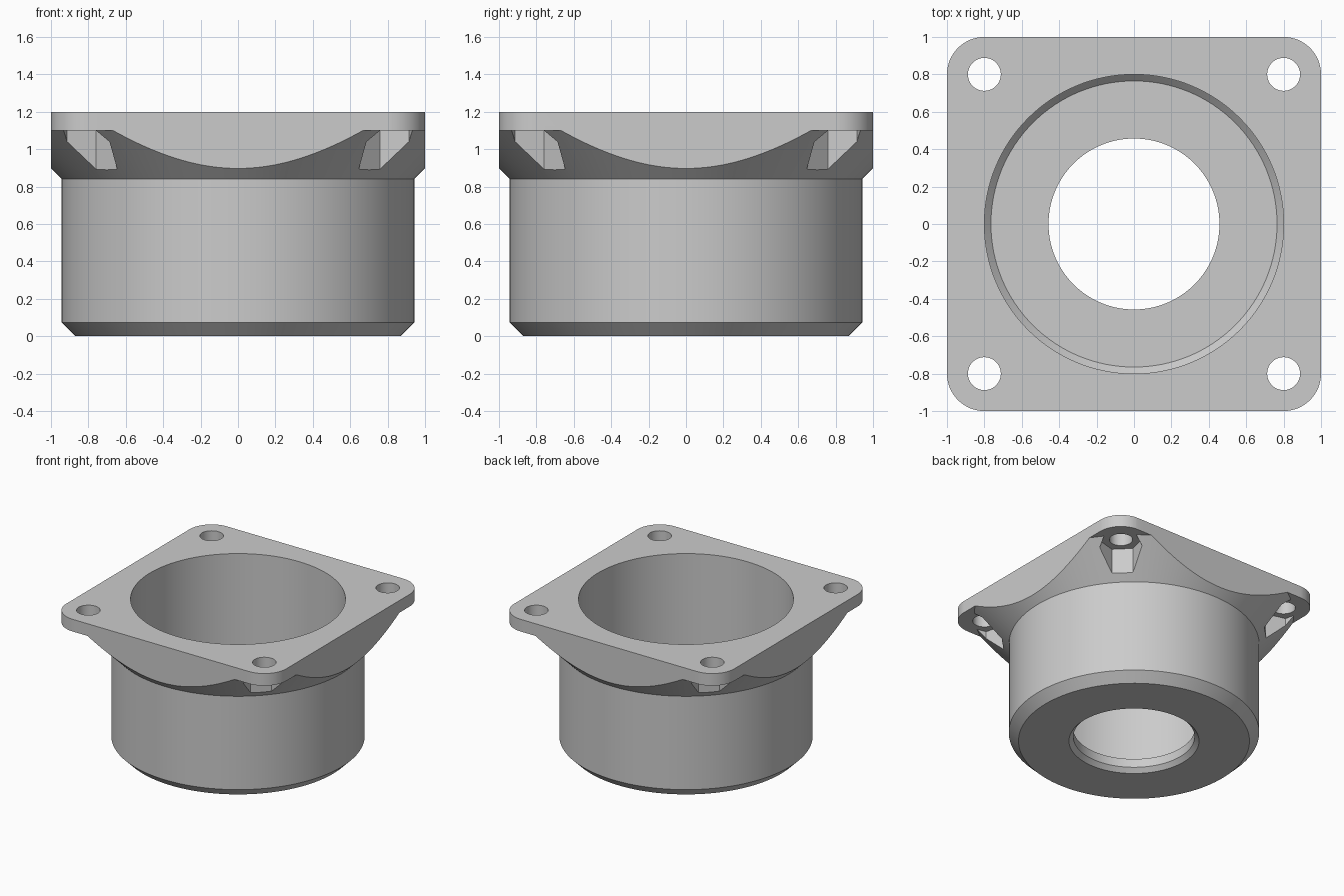
import bpy
import bmesh
from math import cos, sin, pi, radians

SEGMENTS = 128

cube = bpy.data.objects.get("Cube")
if cube:
    bpy.data.objects.remove(cube, do_unlink=True)

grey = bpy.data.materials.new("light grey")
grey.use_nodes = True
grey.diffuse_color = (0.6, 0.6, 0.6, 1)
grey.node_tree.nodes["Principled BSDF"].inputs["Base Color"].default_value = (0.6, 0.6, 0.6, 1)


def finish(name, bm):
    bmesh.ops.recalc_face_normals(bm, faces=bm.faces[:])
    mesh = bpy.data.meshes.new(name)
    bm.to_mesh(mesh)
    bm.free()
    mesh.materials.append(grey)
    obj = bpy.data.objects.new(name, mesh)
    bpy.context.collection.objects.link(obj)
    return obj


def revolve(name, profile):
    """Turn a closed (radius, height) profile around the z axis."""
    bm = bmesh.new()
    rings = []
    for i in range(SEGMENTS):
        a = 2 * pi * i / SEGMENTS
        rings.append([bm.verts.new((r * cos(a), r * sin(a), z)) for r, z in profile])
    n = len(profile)
    for i in range(SEGMENTS):
        here, there = rings[i], rings[(i + 1) % SEGMENTS]
        for j in range(n):
            k = (j + 1) % n
            bm.faces.new((here[j], there[j], there[k], here[k]))
    return finish(name, bm)


def prism(name, outline, bottom, top):
    """Extrude an (x, y) outline between two heights."""
    bm = bmesh.new()
    low = [bm.verts.new((x, y, bottom)) for x, y in outline]
    high = [bm.verts.new((x, y, top)) for x, y in outline]
    bm.faces.new(low)
    bm.faces.new(high)
    n = len(outline)
    for i in range(n):
        k = (i + 1) % n
        bm.faces.new((low[i], low[k], high[k], high[i]))
    return finish(name, bm)


def polygon(x, y, radius, sides, start=0.0):
    angles = [start + 2 * pi * i / sides for i in range(sides)]
    return [(x + radius * cos(a), y + radius * sin(a)) for a in angles]


def rounded_square(half, radius, steps=16):
    points = []
    for q in range(4):
        cx = (half - radius) * (1 if q in (0, 3) else -1)
        cy = (half - radius) * (1 if q in (0, 1) else -1)
        for i in range(steps + 1):
            a = pi / 2 * (q + i / steps)
            points.append((cx + radius * cos(a), cy + radius * sin(a)))
    return points


def boolean(target, cutter, operation):
    mod = target.modifiers.new("cut", "BOOLEAN")
    mod.operation = operation
    mod.solver = "EXACT"
    mod.object = cutter
    bpy.context.view_layer.objects.active = target
    bpy.ops.object.modifier_apply(modifier=mod.name)
    bpy.data.objects.remove(cutter, do_unlink=True)


# Cup, flaring cone and flange as one turned section
housing = revolve("flanged_housing", [
    (0.49, 0.0), (0.87, 0.0), (0.943, 0.073),      # underside and outer chamfer
    (0.943, 0.84), (1.203, 1.1),                   # outer wall and flare
    (1.5, 1.1), (1.5, 1.2),                        # flange, trimmed below
    (0.8, 1.2), (0.8, 0.142), (0.765, 0.107),      # bore and inner chamfer
    (0.457, 0.107), (0.457, 0.035),                # floor opening
])

# Trim flare and flange to a rounded square
boolean(housing, prism("square_trim", rounded_square(1.0, 0.2), -0.5, 1.5), "INTERSECT")

# Nut pockets and screw holes in the corners
for sx in (-1, 1):
    for sy in (-1, 1):
        x, y = 0.8 * sx, 0.8 * sy
        boolean(housing, prism("nut_pocket", polygon(x, y, 0.16, 6, radians(15 * sx * sy)), 0.6, 1.1),
                "DIFFERENCE")
        boolean(housing, prism("screw_hole", polygon(x, y, 0.088, 48), 0.5, 1.5), "DIFFERENCE")

# Smooth round walls, crisp edges
bpy.ops.object.select_all(action="DESELECT")
housing.select_set(True)
bpy.context.view_layer.objects.active = housing
bpy.ops.object.shade_smooth_by_angle(angle=radians(30))
